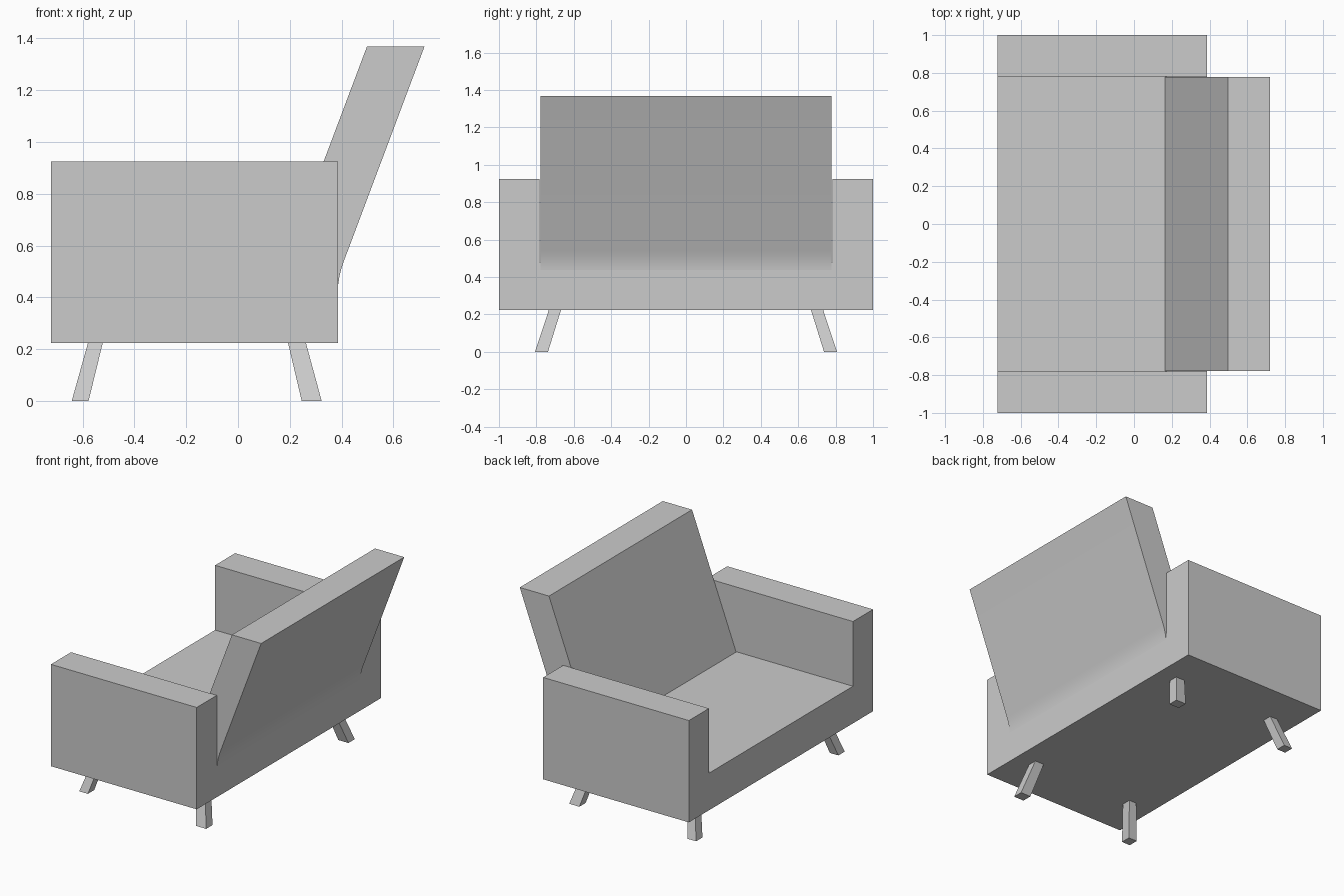
import bpy, bmesh
from mathutils import Vector

if "Cube" in bpy.data.objects:
    bpy.data.objects.remove(bpy.data.objects["Cube"])


def make_object(name, bm):
    bmesh.ops.recalc_face_normals(bm, faces=bm.faces[:])
    mesh = bpy.data.meshes.new(name)
    bm.to_mesh(mesh)
    bm.free()
    obj = bpy.data.objects.new(name, mesh)
    bpy.context.collection.objects.link(obj)
    return obj


def loft(name, start, end):
    """Closed prism between two matching outlines."""
    bm = bmesh.new()
    a = [bm.verts.new(p) for p in start]
    b = [bm.verts.new(p) for p in end]
    bm.faces.new(a)
    bm.faces.new(b[::-1])
    n = len(a)
    for i in range(n):
        j = (i + 1) % n
        bm.faces.new((a[i], b[i], b[j], a[j]))
    return make_object(name, bm)


def rect(x0, x1, y0, y1, z):
    return [(x0, y0, z), (x1, y0, z), (x1, y1, z), (x0, y1, z)]


X0, X1 = -0.722, 0.386            # seat front and rear
BASE, SEAT, ARM, TOP = 0.225, 0.48, 0.925, 1.369

# Seat and arms: one U profile run from front to rear
half = [(0.782, SEAT), (0.782, ARM), (1.0, ARM), (1.0, BASE)]
u_profile = half + [(-y, z) for y, z in reversed(half)]
loft("seat_and_arms", [(X0, y, z) for y, z in u_profile],
     [(X1, y, z) for y, z in u_profile])

# Leaning backrest: rear face blends softly into the seat's rear face
knee = Vector((X1, SEAT))
low, high = Vector((X1 - 0.001, SEAT - 0.06)), knee.lerp(Vector((0.72, TOP)), 0.065)
blend = [low.lerp(knee, t).lerp(knee.lerp(high, t), t) for t in (0, 0.25, 0.5, 0.75, 1)]
back_profile = [(0.25, SEAT - 0.06)] + [tuple(p) for p in blend] + [
    (0.72, TOP), (0.498, TOP), (0.163, SEAT), (0.163, SEAT - 0.03)]
W = 0.777
back = loft("backrest", [(x, -W, z) for x, z in back_profile],
            [(x, W, z) for x, z in back_profile])
bpy.context.view_layer.objects.active = back
back.select_set(True)
bpy.ops.object.shade_smooth_by_angle(angle=0.26)

# Splayed legs: (bottom x range, top x range), mirrored across y
legs = {"front": ((-0.642, -0.577), (-0.579, -0.522)),
        "rear": ((0.246, 0.323), (0.193, 0.262))}
for place, (bottom, top) in legs.items():
    for side, s in (("left", 1), ("right", -1)):
        loft(f"{place}_{side}_leg", rect(*bottom, s * 0.738, s * 0.807, 0),
             rect(*top, s * 0.668, s * 0.733, BASE))
